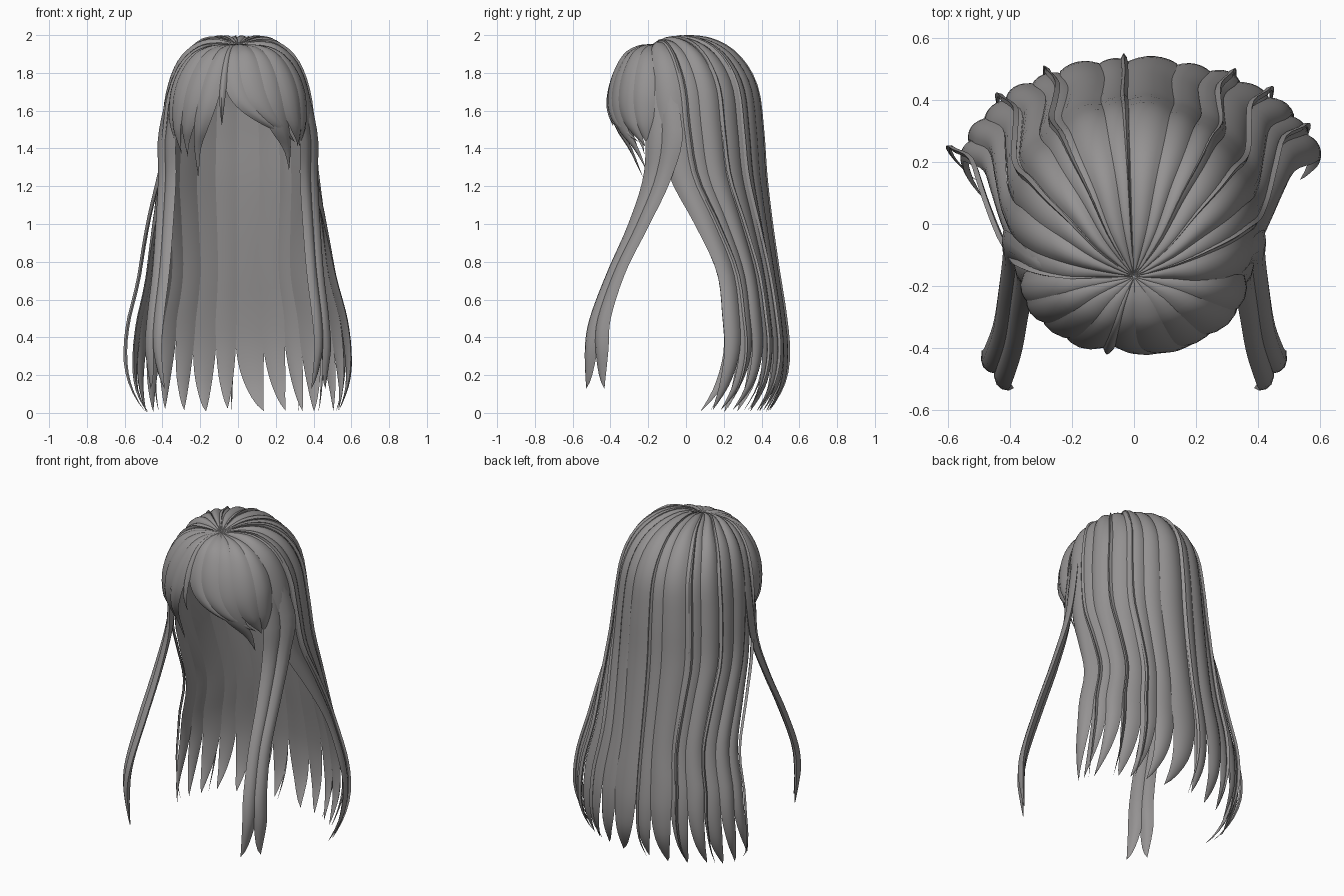
import bpy, bmesh, math, random
from mathutils import Vector

if "Cube" in bpy.data.objects:
    bpy.data.objects.remove(bpy.data.objects["Cube"])

random.seed(4)
hair = bpy.data.materials.new("grey hair")
hair.diffuse_color = (0.30, 0.29, 0.29, 1)
hair.use_nodes = True
hair.node_tree.nodes["Principled BSDF"].inputs["Base Color"].default_value = hair.diffuse_color


def spline(pts, t):
    """Catmull-Rom through rows of numbers, t in row units."""
    n = len(pts) - 1
    i = max(0, min(int(t), n - 1))
    f = t - i
    a, b, c, d = (pts[max(0, min(k, n))] for k in (i - 1, i, i + 1, i + 2))
    return [0.5 * (2*q + (r - p)*f + (2*p - 5*q + 4*r - s)*f*f + (3*q - p - 3*r + s)*f**3)
            for p, q, r, s in zip(a, b, c, d)]


# Back sheet stations: z, half width, back y, front edge y
BACK = [(1.95, .002, -.165, -.17), (1.985, .12, -.02, -.175), (1.955, .22, .15, -.18),
        (1.87, .305, .275, -.17), (1.72, .36, .36, -.15), (1.5, .385, .39, -.13),
        (1.25, .405, .407, -.08), (1, .45, .435, .05), (.75, .51, .47, .165),
        (.52, .57, .505, .195), (.33, .597, .522, .2), (.15, .58, .505, .15), (.005, .53, .44, .07)]
# Fringe stations: z, half width, depth
FRINGE = [(1.95, .002, .002), (1.935, .15, .08), (1.885, .245, .15), (1.8, .31, .2), (1.7, .347, .23),
          (1.6, .357, .238), (1.5, .35, .215), (1.4, .325, .16), (1.25, .28, .09)]
# Side lock stations: z, x, front y, back y
SIDE = [(1.945, .02, -.18, -.16), (1.86, .27, -.2, -.11), (1.5, .365, -.21, -.02), (1.25, .37, -.225, -.075),
        (1, .385, -.305, -.19), (.75, .405, -.415, -.315), (.5, .435, -.51, -.395),
        (.33, .445, -.538, -.405), (.13, .425, -.535, -.425)]


def back_surface(s, u):
    z, rx, yb, edge = spline(BACK, s)
    cy = min(.15, -.17 + .035 * s)
    ry = yb - cy
    a = u * math.acos(max(-1, min(1, (edge - cy) / ry)))
    if u < 0 and z < 1.2:
        rx *= 1 - .07 * min(1, (1.2 - z) / .6)      # left side hangs closer in
    drop = .05 * u ** 4 * min(1, s) * max(0, min(1, 5 - s))  # front edge sinks to the parting
    return Vector((rx * math.sin(a), cy + ry * math.cos(a), z - drop))


def fringe_surface(s, deg):
    z, rx, ry = spline(FRINGE, s)
    a = math.radians(deg)
    return Vector((rx * math.sin(a), -.17 - ry * math.cos(a), z))


def side_surface(sign):
    def surface(s, u):
        z, x, yf, yb = spline(SIDE, s)
        return Vector((sign * (x + .042 * u * min(1, s / 2)), (yf + yb) / 2 + u * (yb - yf) / 2, z))
    return surface


def lock(bm, surface, path, bulge=.015, lift=0., rows=30, cols=4, inner=.5):
    """Lens-section lock; path(f) gives (s, across, half width, extra lift)."""
    rings = []
    for i in range(rows + 1):
        s, u, du, extra = path(i / rows)
        du = max(du, 1e-4)
        fade = min(1, s / 2 + .1) * min(1, (rows - i) / 5 + .08)
        ring = []
        for side, span in ((1, range(cols + 1)), (-1, range(cols - 1, 0, -1))):
            for j in span:
                k = 2 * j / cols - 1
                p = surface(s, u + du * k)
                n = (p - Vector((0, 0, min(p.z, 1.55)))).normalized()
                h = bulge * (1 - k * k) * (1 if side > 0 else -inner)
                ring.append(bm.verts.new(p + n * ((h + lift) * fade + extra)))
        rings.append(ring)
    m = len(rings[0])
    for a, b in zip(rings, rings[1:]):
        for j in range(m):
            bm.faces.new((a[j], a[(j + 1) % m], b[(j + 1) % m], b[j]))
    bm.faces.new(rings[0])
    bm.faces.new(rings[-1])


def finish(bm, name):
    bmesh.ops.recalc_face_normals(bm, faces=bm.faces)
    me = bpy.data.meshes.new(name)
    bm.to_mesh(me)
    bm.free()
    me.materials.append(hair)
    me.shade_smooth()
    me.set_sharp_from_angle(angle=math.radians(50))
    bpy.context.collection.objects.link(bpy.data.objects.new(name, me))


# Long back hair: overlapping locks of uneven width with tapered, drifting tips
bm = bmesh.new()
N = 14
edges = [-1] + [2 * i / N - 1 + random.uniform(-.025, .025) for i in range(1, N)] + [1]
edges[N // 2] = -.015
for i, (lo, hi) in enumerate(zip(edges, edges[1:])):
    u, w = (lo + hi) / 2, (hi - lo) / 2
    end = 12 - random.uniform(0, .2)
    drift = random.choice((-1, 1)) * random.uniform(.3, .9) * w

    def path(f):
        t = max(0, (f * end - 9) / (end - 9))
        return f * end, u + drift * t ** 3, w * (1.12 - .2 * t) * (1 - t ** 2.6), 0
    lock(bm, back_surface, path, lift=.006 * (i % 2), rows=44, cols=6)
finish(bm, "back_hair")

# Thin loose strands lying over the back hair
bm = bmesh.new()
for u, out in ((-.97, .045), (-.6, .016), (-.36, .018), (-.04, .006), (.38, .016), (.55, .018), (.8, .008)):
    def path(f):
        swing = out * math.sin(math.pi * f ** 3)
        return .5 + 11.4 * f, u * (1 - .08 * f ** 8), .016 * min(1, .4 + 2 * f) * (1 - f ** 6), swing
    lock(bm, back_surface, path, bulge=.014, lift=.01, rows=36, cols=2)
finish(bm, "loose_strands")

# Swept fringe, parted left of centre: start angle, tip angle, tip station, half width
bm = bmesh.new()
for i, (a0, a1, end, w) in enumerate((
        (-5, 55, 6.5, 11), (11, 64, 6.7, 14), (29, 68, 7.7, 14), (50, 74, 6.9, 16), (74, 80, 6.9, 18),
        (-20, -49, 8, 11), (-38, -58, 7.3, 15), (-60, -70, 7.2, 15), (-80, -80, 6.7, 17), (-13, -14, 5.8, 4))):
    bend, taper = (5, 6) if a0 > -10 else (2.5, 3.5)

    def path(f):
        return f * end, a0 + (a1 - a0) * f ** bend, w * (1 - f ** taper), 0
    lock(bm, fringe_surface, path, lift=.004 * (i % 2))
finish(bm, "fringe")

# Long side locks in front of the shoulders, two strands each
for sign, name in ((1, "right_side_lock"), (-1, "left_side_lock")):
    bm = bmesh.new()
    for c in (-1, 1):
        def path(f):
            return 8 * f, c * (.38 + .5 * f ** 14), .64 * (1 - f ** 12), 0
        lock(bm, side_surface(sign), path, bulge=.024, lift=.003 + .003 * c, rows=36, inner=.7)
    finish(bm, name)
